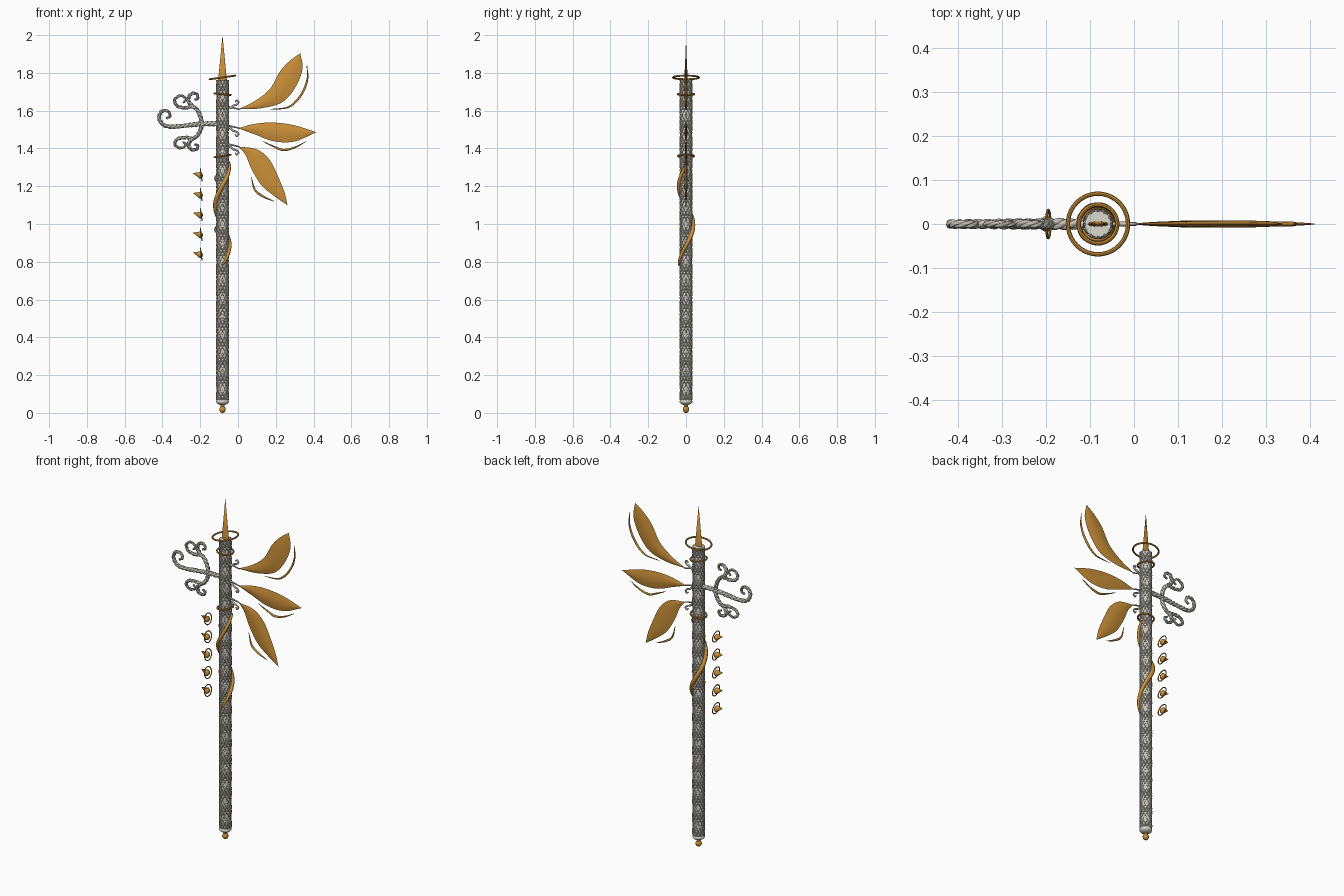
import bpy
import bmesh
from math import sin, cos, pi, radians
from mathutils import Vector

default = bpy.data.objects.get("Cube")
if default:
    bpy.data.objects.remove(default, do_unlink=True)


def material(name, color):
    mat = bpy.data.materials.new(name)
    mat.use_nodes = True
    rgba = (*color, 1)
    mat.diffuse_color = rgba
    mat.node_tree.nodes["Principled BSDF"].inputs["Base Color"].default_value = rgba
    return mat


gold = material("gold", (0.6, 0.28, 0.04))
silver = material("silver", (0.55, 0.53, 0.46))
pale = material("pale_silver", (0.72, 0.69, 0.6))

AXIS = -0.082      # x of the shaft
SHAFT_TOP = 1.76
SHAFT_FOOT = 0.07


def finish(name, mat, angle=40):
    obj = bpy.context.object
    obj.name = name
    obj.data.materials.clear()
    obj.data.materials.append(mat)
    bpy.ops.object.shade_smooth_by_angle(angle=radians(angle))
    return obj


def smooth_path(points, steps=8):
    """Catmull-Rom curve through planar (x, z) points."""
    pts = [Vector((x, 0, z)) for x, z in points]
    pts = [2 * pts[0] - pts[1]] + pts + [2 * pts[-1] - pts[-2]]
    out = []
    for a, b, c, d in zip(pts, pts[1:], pts[2:], pts[3:]):
        for i in range(steps):
            t = i / steps
            out.append(0.5 * (2 * b + (c - a) * t + (2 * a - 5 * b + 4 * c - d) * t ** 2
                              + (3 * b - a - 3 * c + d) * t ** 3))
    return out + [pts[-2]]


def tubes(name, paths, radius, mat, taper=lambda u: 1, sides=2):
    """Round tubes along several paths, joined as one mesh."""
    curve = bpy.data.curves.new(name, "CURVE")
    curve.dimensions = "3D"
    curve.bevel_depth = radius
    curve.bevel_resolution = sides
    curve.use_fill_caps = True
    for path in paths:
        spline = curve.splines.new("POLY")
        spline.points.add(len(path) - 1)
        for i, (point, co) in enumerate(zip(spline.points, path)):
            point.co = (*co, 1)
            point.radius = taper(i / (len(path) - 1))
    obj = bpy.data.objects.new(name, curve)
    bpy.context.collection.objects.link(obj)
    bpy.ops.object.select_all(action="DESELECT")
    obj.select_set(True)
    bpy.context.view_layer.objects.active = obj
    bpy.ops.object.convert(target="MESH")
    return finish(name, mat, 60)


def rope(name, points, radius, end=0.5, twist=90):
    """Three strands twisted about a planar path."""
    path = smooth_path(points, 14)
    strands = [[], [], []]
    length = 0
    for i, co in enumerate(path):
        before, after = path[max(i - 1, 0)], path[min(i + 1, len(path) - 1)]
        length += (co - before).length
        tangent = (after - before).normalized()
        side = Vector((-tangent.z, 0, tangent.x))
        size = radius * (1 + (end - 1) * i / len(path))
        for k, strand in enumerate(strands):
            a = length * twist + k * 2 * pi / 3
            strand.append(co + size * 0.5 * (side * cos(a) + Vector((0, sin(a), 0))))
    tubes(name, strands, radius * 0.55, silver, lambda u: 1 + (end - 1) * u, 1)


def helix(radius, start, end, angle, turns, steps):
    path = []
    for i in range(steps + 1):
        u = i / steps
        a = angle + turns * 2 * pi * u
        path.append(Vector((AXIS + radius * cos(a), radius * sin(a), start + (end - start) * u)))
    return path


def leaf(name, base, tip, upper, lower, thick=0.008):
    """Lens-shaped blade between two edge curves, with a ridge on both faces."""
    top = smooth_path([base] + upper + [tip])
    low = smooth_path([base] + lower + [tip])
    bm = bmesh.new()
    across = (-1, -0.5, 0, 0.5, 1, 0.5, 0, -0.5)
    rings = []
    for i, (a, b) in enumerate(zip(top, low)):
        bulge = thick * max(sin(pi * i / (len(top) - 1)), 0) ** 0.6
        ring = []
        for k, s in enumerate(across):
            co = a.lerp(b, (s + 1) / 2)
            co.y = (1 if k < 4 else -1) * bulge * (1 - abs(s) ** 1.4)
            ring.append(bm.verts.new(co))
        rings.append(ring)
    for r, q in zip(rings, rings[1:]):
        for k in range(8):
            j = (k + 1) % 8
            bm.faces.new((r[k], r[j], q[j], q[k]))
    bmesh.ops.remove_doubles(bm, verts=bm.verts, dist=0.0001)
    bmesh.ops.recalc_face_normals(bm, faces=bm.faces)
    mesh = bpy.data.meshes.new(name)
    bm.to_mesh(mesh)
    bm.free()
    obj = bpy.data.objects.new(name, mesh)
    bpy.context.collection.objects.link(obj)
    bpy.ops.object.select_all(action="DESELECT")
    obj.select_set(True)
    bpy.context.view_layer.objects.active = obj
    finish(name, gold)


def ball(name, x, z, size, mat):
    bpy.ops.mesh.primitive_uv_sphere_add(segments=20, ring_count=12, radius=1, location=(x, 0, z))
    bpy.context.object.scale = size
    finish(name, mat)


def ring(name, x, z, radius, minor, tilt):
    bpy.ops.mesh.primitive_torus_add(location=(x, 0, z), rotation=(0, radians(tilt), 0),
                                     major_radius=radius, minor_radius=minor,
                                     major_segments=40, minor_segments=8)
    return finish(name, gold)


# Shaft: core wrapped in a crossed wire lattice
bpy.ops.mesh.primitive_cylinder_add(vertices=32, radius=0.03, depth=SHAFT_TOP - SHAFT_FOOT,
                                    location=(AXIS, 0, (SHAFT_TOP + SHAFT_FOOT) / 2))
finish("shaft_core", pale)
for label, turn in (("left", 5), ("right", -5)):
    wires = [helix(0.0305, SHAFT_FOOT, SHAFT_TOP, k * pi / 6, turn, 110) for k in range(12)]
    tubes("shaft_lattice_" + label, wires, 0.004, silver, sides=0)

# Foot of the shaft
ball("foot_collar", AXIS, 0.06, (0.034, 0.034, 0.019), pale)
ball("foot_neck", AXIS, 0.037, (0.01, 0.01, 0.012), gold)
ball("foot_bead", AXIS, 0.018, (0.017, 0.017, 0.018), gold)

# Top spike and rings
bpy.ops.mesh.primitive_cone_add(vertices=24, radius1=0.025, radius2=0, depth=0.26,
                                location=(AXIS, 0, 1.87))
bpy.context.object.scale.y = 0.25
finish("spike", gold)
ring("crown_ring", AXIS, 1.776, 0.069, 0.005, -8)
ring("upper_ring", AXIS, 1.687, 0.044, 0.005, 5)
ring("lower_ring", AXIS, 1.36, 0.043, 0.005, -9)

# Vine winding up the shaft, with two small tendrils
tubes("vine", [helix(0.038, 0.78, 1.33, -pi / 2, 1.3, 90)], 0.012, gold,
      lambda u: 0.3 + 0.7 * sin(pi * u) ** 0.5 if 0 < u < 1 else 0.2)
for z in (0.95, 1.22):
    hook = smooth_path([(-0.112, z), (-0.122, z + 0.02), (-0.115, z + 0.035), (-0.105, z + 0.028)])
    tubes("vine_tendril", [hook], 0.004, gold)

# Three leaves
leaf("upper_leaf", (0, 1.607), (0.33, 1.905),
     [(0.087, 1.65), (0.167, 1.713), (0.22, 1.804), (0.272, 1.862)],
     [(0.124, 1.613), (0.235, 1.645), (0.304, 1.724), (0.341, 1.82)])
leaf("middle_leaf", (0, 1.507), (0.415, 1.486),
     [(0.087, 1.53), (0.19, 1.537), (0.3, 1.522)],
     [(0.087, 1.475), (0.19, 1.438), (0.3, 1.437)])
leaf("lower_leaf", (0.003, 1.41), (0.262, 1.1),
     [(0.1, 1.395), (0.167, 1.34), (0.214, 1.247), (0.246, 1.168)],
     [(0.04, 1.365), (0.072, 1.29), (0.124, 1.205), (0.193, 1.147)])

# Slim crescents beside the leaves
crescents = {
    "upper": [(0.172, 1.607), (0.27, 1.62), (0.335, 1.685), (0.367, 1.765), (0.365, 1.84)],
    "middle": [(0.13, 1.438), (0.19, 1.41), (0.24, 1.392), (0.3, 1.405), (0.362, 1.438)],
    "lower": [(0.07, 1.25), (0.09, 1.18), (0.135, 1.145), (0.19, 1.12)],
}
for label, points in crescents.items():
    tubes(label + "_crescent", [smooth_path(points)], 0.006, gold,
          lambda u: 0.2 + 0.8 * max(sin(pi * u), 0))

# Silver leaf stems, each with a small curl
for label, z, flip in (("upper", 1.61, 1), ("middle", 1.51, -1), ("lower", 1.412, -1)):
    stem = [(AXIS, z + 0.015), (-0.04, z + 0.008), (0.008, z - 0.003)]
    curl = [(-0.045, z), (-0.025, z + 0.016 * flip), (-0.008, z + 0.022 * flip),
            (0.003, z + 0.034 * flip), (-0.006, z + 0.045 * flip), (-0.015, z + 0.036 * flip)]
    tubes(label + "_leaf_stem", [smooth_path(stem), smooth_path(curl)], 0.006, silver,
          lambda u: 1 - 0.4 * u)

# Twisted scrollwork on the other side
MID = 1.53
rope("scroll_main", [(AXIS, MID), (-0.19, MID), (-0.27, 1.522), (-0.35, 1.515), (-0.395, 1.525),
                     (-0.418, 1.56), (-0.405, 1.595), (-0.372, 1.598), (-0.36, 1.572),
                     (-0.38, 1.558)], 0.014)
outer = [(-0.19, MID), (-0.205, 1.585), (-0.235, 1.62), (-0.28, 1.615), (-0.322, 1.625),
         (-0.335, 1.658), (-0.305, 1.68), (-0.275, 1.662), (-0.29, 1.642)]
inner = [(-0.24, 1.618), (-0.263, 1.655), (-0.25, 1.687), (-0.222, 1.69), (-0.212, 1.667),
         (-0.23, 1.657)]
for label, flip in (("upper", 1), ("lower", -0.85)):
    for part, points in (("outer", outer), ("inner", inner)):
        rope(f"scroll_{label}_{part}", [(x, MID + (z - MID) * flip) for x, z in points], 0.012)

# Row of hanging charms: a pointed drop in a ring
for i in range(5):
    z = 1.26 - i * 0.105
    ring("charm_ring", -0.195, z, 0.032, 0.003, 82)
    ball("charm_bead", -0.2, z - 0.003, (0.014, 0.018, 0.017), gold)
    bpy.ops.mesh.primitive_cone_add(vertices=16, radius1=0.017, radius2=0, depth=0.04,
                                    location=(-0.22, 0, z + 0.004), rotation=(0, radians(-75), 0))
    finish("charm_point", gold)
